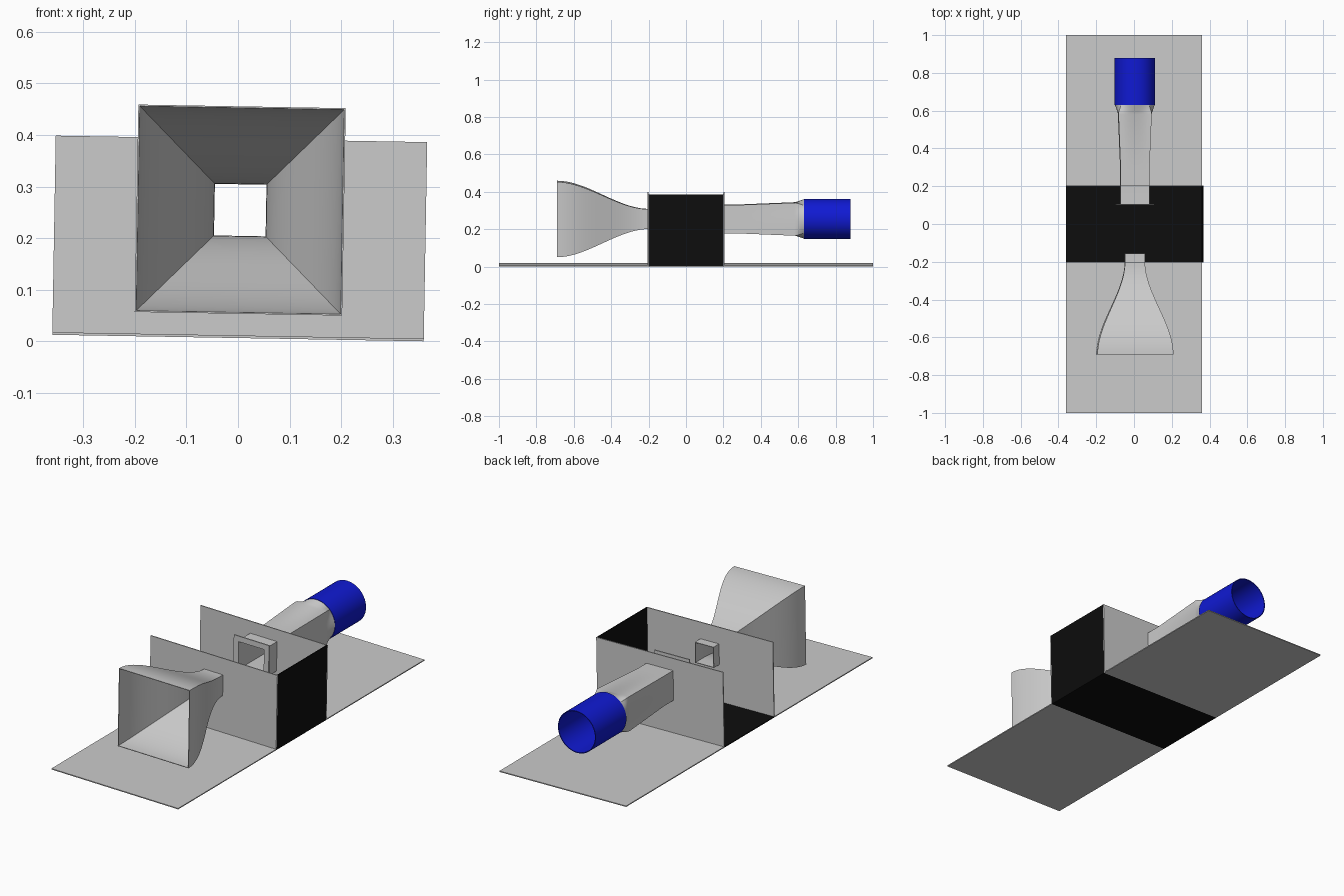
import bpy, bmesh, math
from mathutils import Matrix

if "Cube" in bpy.data.objects:
    bpy.data.objects.remove(bpy.data.objects["Cube"])

TILT = Matrix.Translation((0, 0, 0.0065)) @ Matrix.Rotation(math.radians(1), 4, 'Y')
CZ = 0.248   # height of the tunnel axis
W = 0.36     # half width of the base
T = 0.005    # sheet thickness


def material(name, color):
    m = bpy.data.materials.new(name)
    m.diffuse_color = color
    m.use_nodes = True
    m.node_tree.nodes["Principled BSDF"].inputs["Base Color"].default_value = m.diffuse_color
    return m


BLACK = material("black", (0.004, 0.004, 0.004, 1))
BLUE = material("blue", (0.005, 0.01, 0.65, 1))


def finish(name, bm, mat=None, smooth=False):
    bmesh.ops.recalc_face_normals(bm, faces=bm.faces)
    bm.transform(TILT)
    me = bpy.data.meshes.new(name)
    bm.to_mesh(me)
    bm.free()
    ob = bpy.data.objects.new(name, me)
    bpy.context.collection.objects.link(ob)
    if mat:
        me.materials.append(mat)
    if smooth:
        bpy.ops.object.select_all(action='DESELECT')
        ob.select_set(True)
        bpy.context.view_layer.objects.active = ob
        bpy.ops.object.shade_smooth_by_angle(angle=math.radians(30))
    return ob


def box(name, x0, x1, y0, y1, z0, z1, mat=None):
    bm = bmesh.new()
    bmesh.ops.create_cube(bm, size=1)
    for v in bm.verts:
        v.co = ((x0 + x1) / 2 + v.co.x * (x1 - x0),
                (y0 + y1) / 2 + v.co.y * (y1 - y0),
                (z0 + z1) / 2 + v.co.z * (z1 - z0))
    return finish(name, bm, mat)


def frame(name, y0, y1, rect, hole):
    """Plate in the xz plane with a square hole on the tunnel axis."""
    x0, x1, z0, z1 = rect
    inner = (-hole, hole, CZ - hole, CZ + hole)
    bm = bmesh.new()
    rings = []
    for (a, b, c, d), y in ((rect, y0), (inner, y0), (inner, y1), (rect, y1)):
        rings.append([bm.verts.new((x, y, z)) for x, z in ((a, c), (b, c), (b, d), (a, d))])
    bridge(bm, rings)
    return finish(name, bm)


def bridge(bm, rings):
    for i, r in enumerate(rings):
        s = rings[(i + 1) % len(rings)]
        for j in range(len(r)):
            k = (j + 1) % len(r)
            bm.faces.new((r[j], r[k], s[k], s[j]))


def duct(name, sections, n, wall=0.004, mat=None):
    """Hollow duct; each section is (y, half size, roundness 0 square .. 1 circle)."""
    bm = bmesh.new()
    loop = [(y, h, c) for y, h, c in sections]
    loop += [(y, h - wall, c) for y, h, c in reversed(sections)]
    rings = []
    for y, h, c in loop:
        ring = []
        for i in range(n):
            a = math.pi / 4 + i * math.tau / n
            ca, sa = math.cos(a), math.sin(a)
            r = h * (c + (1 - c) / max(abs(ca), abs(sa)))
            ring.append(bm.verts.new((r * ca, y, CZ + r * sa)))
        rings.append(ring)
    bridge(bm, rings)
    return finish(name, bm, mat, True)


# Base: grey ends with a black floor under the test section
box("base_front", -W, W, -1, -0.2, 0, T)
box("base_back", -W, W, 0.2, 1, 0, T)
box("test_section_floor", -W, W, -0.2, 0.2, 0, T, BLACK)

# Test section: two pierced end walls and one black side wall
frame("front_wall", -0.205, -0.2, (-W, W, T, 0.386), 0.0505)
frame("back_wall", 0.2, 0.205, (-W, W, T, 0.386), 0.075)
box("side_wall", W - T, W, -0.2, 0.2, T, 0.386, BLACK)

# Intake horn: S-curved square contraction with a straight throat
horn = []
for i in range(21):
    t = i / 20
    horn.append((-0.69 + 0.49 * t, 0.201 - 0.148 * t * t * (3 - 2 * t), 0))
horn.append((-0.155, 0.053, 0))
duct("intake_horn", horn, 4, 0.003)

# Diffuser: collar, widening square duct, square to round adapter
duct("diffuser", [(0.1, 0.076, 0), (0.28, 0.076, 0), (0.58, 0.088, 0),
                  (0.595, 0.093, 0.25), (0.61, 0.098, 0.6), (0.63, 0.105, 1)], 48)
frame("diffuser_flange", 0.1, 0.106, (-0.1, 0.1, CZ - 0.1, CZ + 0.1), 0.073)

# Fan housing: round blue pipe
duct("fan_housing", [(0.63, 0.107, 1), (0.88, 0.107, 1)], 48, 0.004, BLUE)
